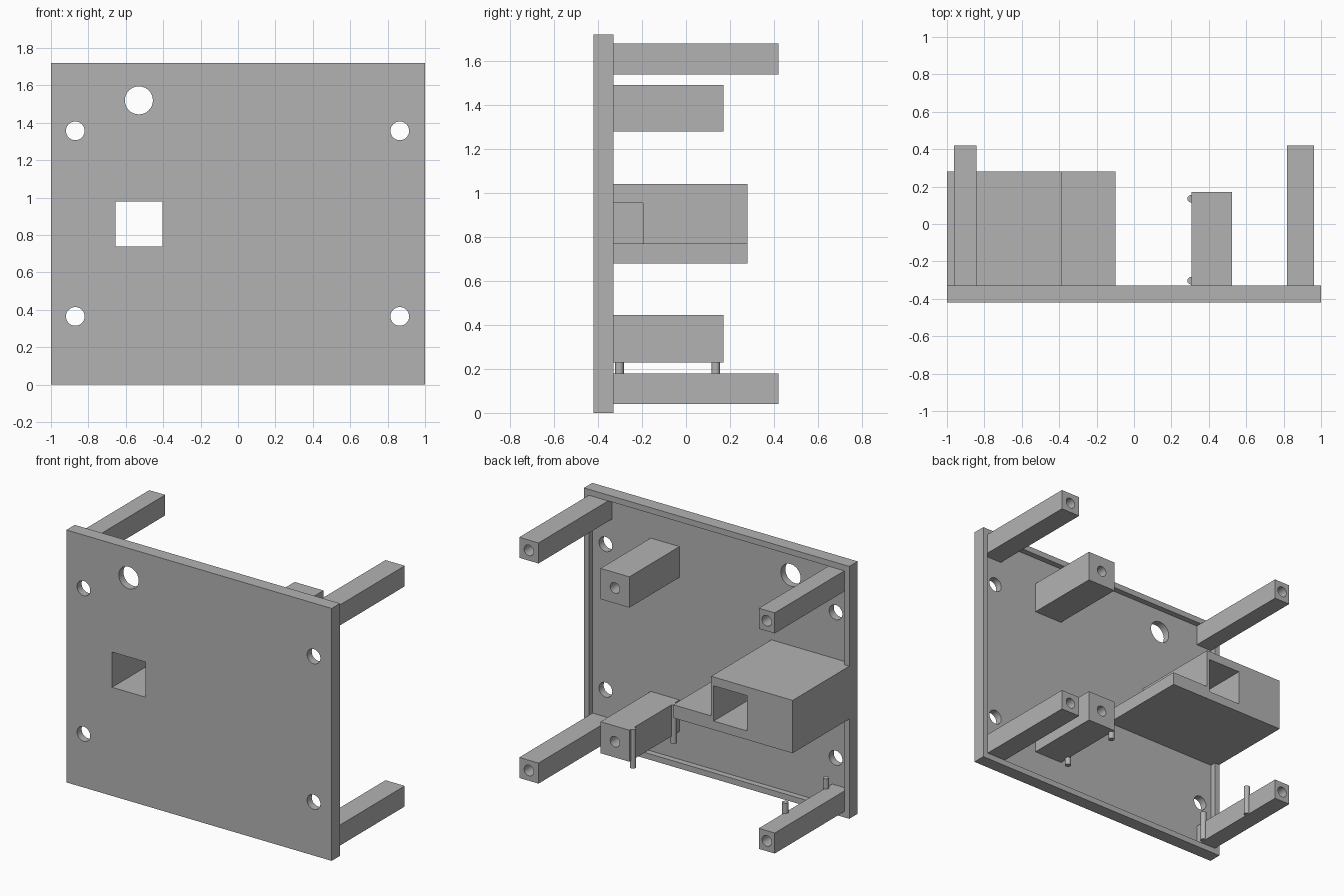
import bpy, bmesh, math
from mathutils import Matrix, Vector

cube = bpy.data.objects.get("Cube")
if cube:
    bpy.data.objects.remove(cube, do_unlink=True)

grey = bpy.data.materials.new("plain grey")
grey.use_nodes = True
GREY = (0.45, 0.45, 0.45, 1)
grey.diffuse_color = GREY
grey.node_tree.nodes["Principled BSDF"].inputs["Base Color"].default_value = GREY

FRONT, BACK, FLOOR = -0.42, -0.33, -0.37   # plate faces and recess floor


def finish(name, bm):
    bmesh.ops.recalc_face_normals(bm, faces=bm.faces[:])
    mesh = bpy.data.meshes.new(name)
    bm.to_mesh(mesh)
    bm.free()
    mesh.materials.append(grey)
    obj = bpy.data.objects.new(name, mesh)
    bpy.context.collection.objects.link(obj)
    return obj


def box(name, x, y, z):
    bm = bmesh.new()
    bmesh.ops.create_cube(bm, size=1)
    size = [b - a for a, b in (x, y, z)]
    mid = [(a + b) / 2 for a, b in (x, y, z)]
    bmesh.ops.scale(bm, vec=size, verts=bm.verts[:])
    bmesh.ops.translate(bm, vec=mid, verts=bm.verts[:])
    return finish(name, bm)


def rod(name, start, end, radius, sides=32):
    start, end = Vector(start), Vector(end)
    axis = end - start
    turn = axis.to_track_quat('Z', 'Y').to_matrix().to_4x4()
    bm = bmesh.new()
    bmesh.ops.create_cone(bm, cap_ends=True, segments=sides, radius1=radius,
                          radius2=radius, depth=axis.length,
                          matrix=Matrix.Translation((start + end) / 2) @ turn)
    return finish(name, bm)


def select(obj):
    bpy.ops.object.select_all(action='DESELECT')
    obj.select_set(True)
    bpy.context.view_layer.objects.active = obj


def smooth(obj):
    select(obj)
    bpy.ops.object.shade_smooth_by_angle(angle=math.radians(30))


def cut(obj, cutters):
    for cutter in cutters:
        select(obj)
        mod = obj.modifiers.new("cut", 'BOOLEAN')
        mod.operation, mod.solver, mod.object = 'DIFFERENCE', 'EXACT', cutter
        bpy.ops.object.modifier_apply(modifier=mod.name)
        bpy.data.objects.remove(cutter, do_unlink=True)
    smooth(obj)


def tunnel():
    return box("tunnel_cutter", (-0.655, -0.405), (-0.6, 0.5), (0.74, 0.98))


def bored_bar(name, x, end, z):
    # Square bar standing on the recess floor, with a screw hole in its end
    bar = box(name, x, (FLOOR - 0.01, end), z)
    cx, cz = sum(x) / 2, sum(z) / 2
    cut(bar, [rod("bore_cutter", (cx, end - 0.3, cz), (cx, end + 0.1, cz), 0.036)])


# Front plate with a shallow rimmed recess, screw holes and a large round hole
plate = box("front_plate", (-1, 1), (FRONT, BACK), (0, 1.72))
holes = [(x, z, 0.05) for x in (-0.87, 0.865) for z in (0.365, 1.357)]
holes.append((-0.53, 1.52, 0.075))
cutters = [box("recess_cutter", (-0.963, 0.963), (FLOOR, -0.2), (0.04, 1.68))]
cutters += [rod("hole_cutter", (x, -0.6, z), (x, -0.2, z), r) for x, z, r in holes]
cut(plate, cutters + [tunnel()])

# Corner posts
for level, z in (("lower", (0.04, 0.18)), ("upper", (1.54, 1.68))):
    bored_bar(level + "_left_post", (0.818, 0.963), 0.42, z)
    bored_bar(level + "_right_post", (-0.963, -0.843), 0.42, z)

# Mounting blocks
bored_bar("lower_block", (0.308, 0.525), 0.17, (0.23, 0.445))
bored_bar("upper_block", (0.308, 0.525), 0.17, (1.28, 1.49))

# Stepped housing, built from an L-shaped profile
profile = [(-1, 0.68), (-0.1, 0.68), (-0.1, 0.77), (-0.385, 0.77),
           (-0.385, 1.04), (-1, 1.04)]
bm = bmesh.new()
face = bm.faces.new([bm.verts.new((x, FLOOR - 0.01, z)) for x, z in profile])
pulled = bmesh.ops.extrude_face_region(bm, geom=[face])["geom"]
bmesh.ops.translate(bm, vec=(0, 0.28 - FLOOR + 0.01, 0),
                    verts=[v for v in pulled if isinstance(v, bmesh.types.BMVert)])
housing = finish("housing", bm)
cut(housing, [box("rim_cutter", (-1.1, -0.963), (-0.5, BACK), (0.5, 1.2)),
              tunnel(),
              box("window_cutter", (-0.5, -0.3), (-0.5, -0.195), (0.7701, 0.955))])

# Thin pins beside the lower block and the lower right post
for place, y in (("front", -0.303), ("back", 0.135)):
    smooth(rod(place + "_block_pin", (0.305, y, 0.18), (0.305, y, 0.445), 0.02, 16))
    smooth(rod(place + "_post_pin", (-0.843, y, 0.045), (-0.843, y, 0.25), 0.02, 16))
